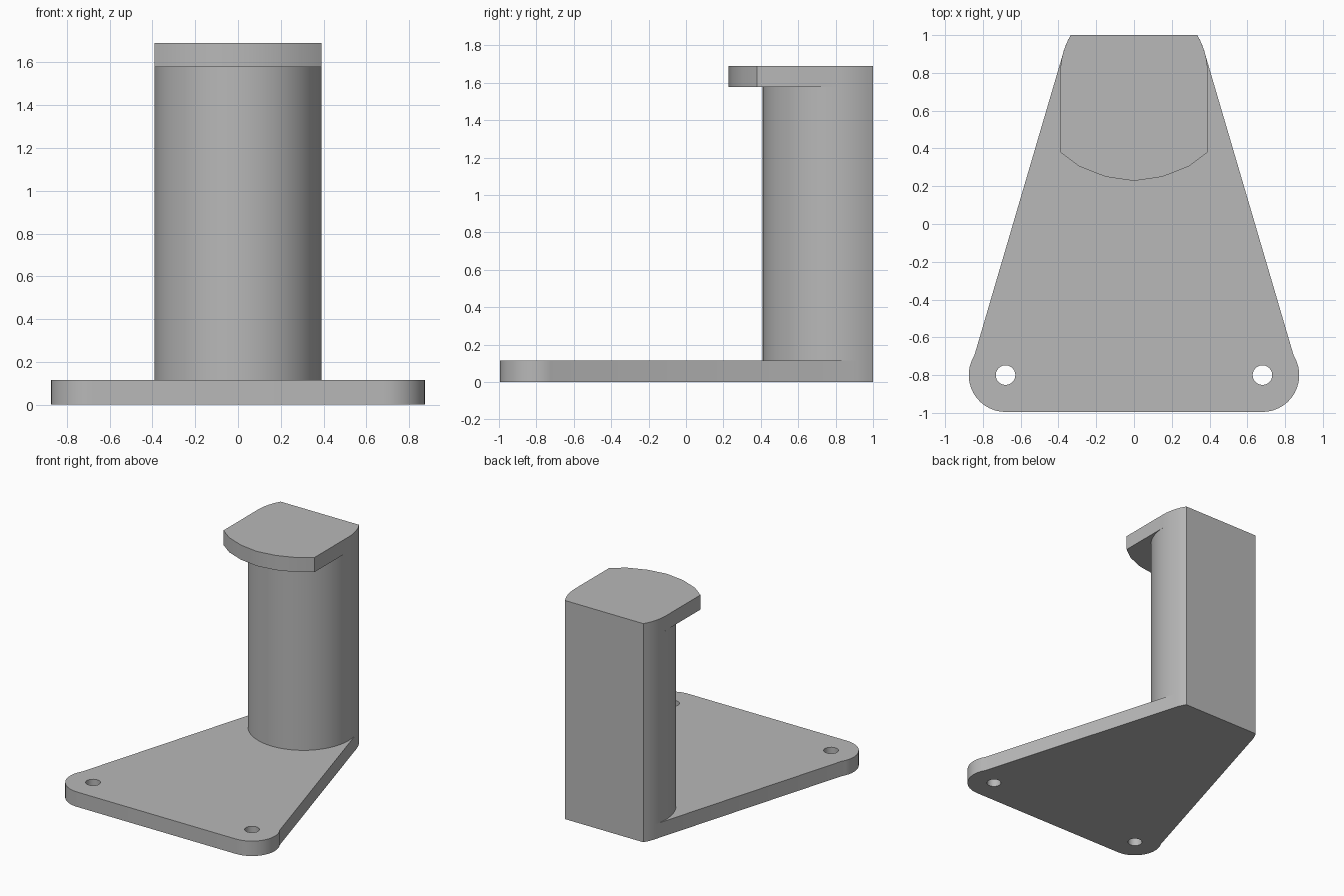
import bpy, bmesh
from math import sin, cos, radians, asin, degrees
from mathutils import Vector

cube = bpy.data.objects.get("Cube")
if cube:
    bpy.data.objects.remove(cube)

BACK, COL_Y, COL_R = 1.0, 0.80, 0.39       # back plane, column centre and radius
PLATE_T, CAP_Z, TOP = 0.115, 1.577, 1.69
BOLT_X, BOLT_Y = 0.68, -0.80
CUT = degrees(asin((BACK - COL_Y) / COL_R))  # where the column meets the back plane

grey = bpy.data.materials.new("light_grey")
grey.use_nodes = True
colour = (0.48, 0.48, 0.48, 1)
grey.diffuse_color = colour
grey.node_tree.nodes["Principled BSDF"].inputs["Base Color"].default_value = colour


def arc(cx, cy, r, a, b, n):
    """Points along a circular arc from angle a to b in degrees."""
    angles = [radians(a + (b - a) * i / n) for i in range(n + 1)]
    return [(cx + r * cos(t), cy + r * sin(t)) for t in angles]


def mirrored(right):
    """Close a right-hand outline, listed back to front, with its mirror image."""
    left = [(-x, y) for x, y in reversed(right) if x > 1e-4]
    return right + left


def slab(name, loops, z0, z1):
    """Extrude an outline, with any further loops as holes, from z0 to z1."""
    bm = bmesh.new()
    edges = []
    for loop in loops:
        vs = [bm.verts.new((x, y, z0)) for x, y in loop]
        edges += [bm.edges.new((v, vs[i - 1])) for i, v in enumerate(vs)]
    bmesh.ops.triangle_fill(bm, edges=edges, use_beauty=True, normal=Vector((0, 0, -1)))
    ext = bmesh.ops.extrude_face_region(bm, geom=bm.faces[:], use_keep_orig=True)
    top = [g for g in ext["geom"] if isinstance(g, bmesh.types.BMVert)]
    bmesh.ops.translate(bm, verts=top, vec=(0, 0, z1 - z0))
    bmesh.ops.recalc_face_normals(bm, faces=bm.faces[:])
    mesh = bpy.data.meshes.new(name)
    bm.to_mesh(mesh)
    bm.free()
    mesh.materials.append(grey)
    obj = bpy.data.objects.new(name, mesh)
    bpy.context.collection.objects.link(obj)
    bpy.ops.object.select_all(action='DESELECT')
    obj.select_set(True)
    bpy.context.view_layer.objects.active = obj
    bpy.ops.object.shade_smooth_by_angle(angle=radians(30))
    return obj


# Tapered base plate with rounded front corners and two bolt holes
plate = mirrored(arc(0, COL_Y, COL_R, CUT, 13, 4) + arc(BOLT_X, BOLT_Y, 0.195, 32, -90, 14))
holes = [arc(s * BOLT_X, BOLT_Y, 0.052, 0, 345, 23) for s in (-1, 1)]
slab("base_plate", [plate] + holes, 0, PLATE_T)

# Round column, cut flat at the back
column = mirrored(arc(0, COL_Y, COL_R, CUT, -90, 24))
slab("column", [column], PLATE_T, CAP_Z)

# Overhanging cap with a shallow faceted bow at the front
cap_front = [(0.39, 0.38), (0.29, 0.305), (0.15, 0.25), (0, 0.228)]
cap = mirrored(arc(0, COL_Y, COL_R, CUT, 0, 6) + cap_front)
slab("cap", [cap], CAP_Z, TOP)
